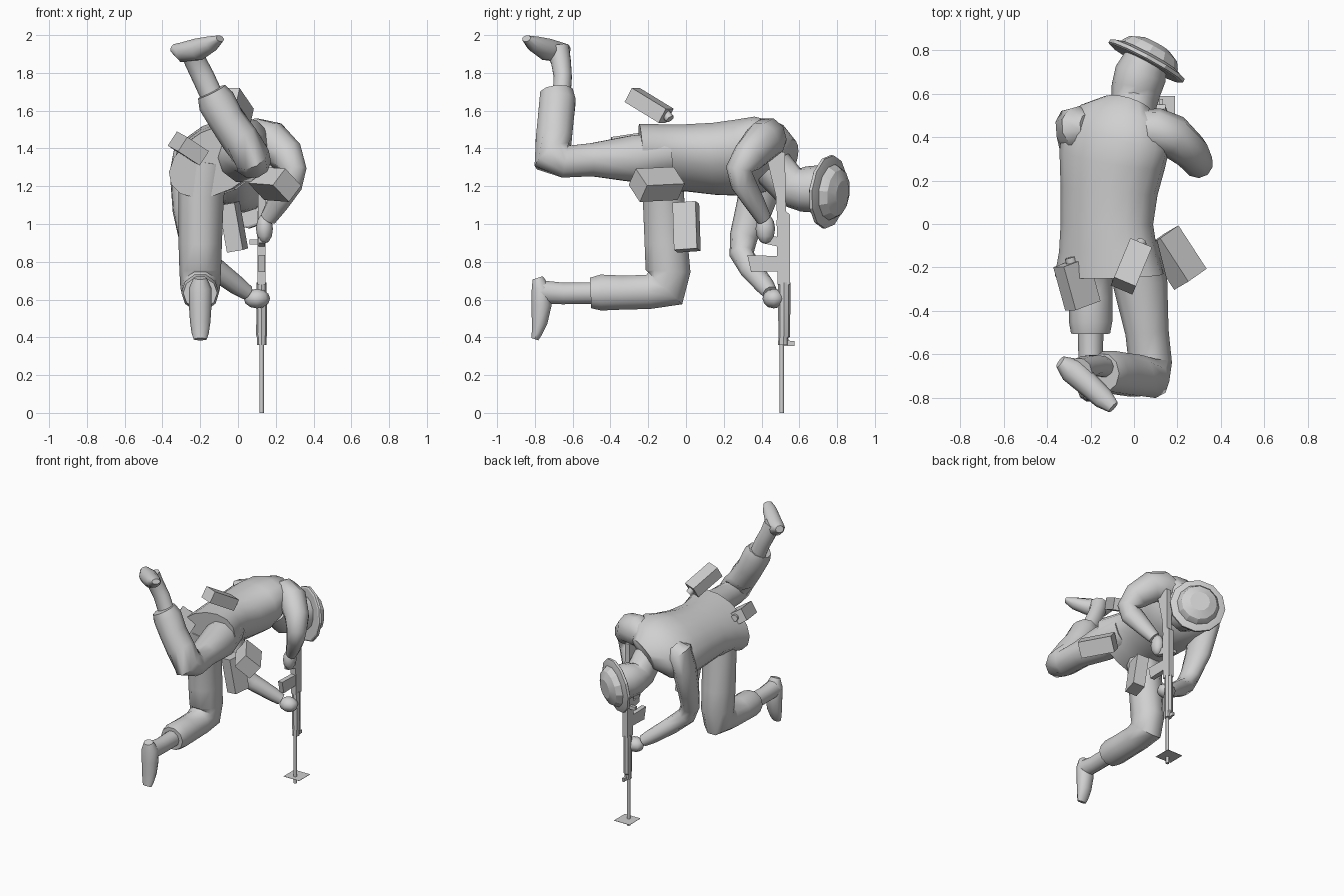
import bpy, bmesh, math
from mathutils import Vector, Matrix

grey = bpy.data.materials.new("plain_grey")
grey.diffuse_color = (0.63, 0.63, 0.63, 1)


def finish(name, bm, smooth=40):
    bmesh.ops.recalc_face_normals(bm, faces=bm.faces)
    me = bpy.data.meshes.new(name)
    bm.to_mesh(me)
    bm.free()
    ob = bpy.data.objects.new(name, me)
    bpy.context.collection.objects.link(ob)
    me.materials.append(grey)
    if smooth:
        bpy.ops.object.select_all(action='DESELECT')
        ob.select_set(True)
        bpy.context.view_layer.objects.active = ob
        bpy.ops.object.shade_smooth_by_angle(angle=math.radians(smooth))
    return ob


def tube(name, pts, hint=(1, 0, 0), sides=10, smooth=50):
    """Loft ellipses along a path; each point is x, y, z, radius along hint, other radius."""
    bm = bmesh.new()
    c = [Vector(p[:3]) for p in pts]
    rings = []
    for i, p in enumerate(pts):
        t = Vector()
        if i > 0:
            t += (c[i] - c[i - 1]).normalized()
        if i < len(c) - 1:
            t += (c[i + 1] - c[i]).normalized()
        t.normalize()
        u = Vector(hint)
        u = (u - t * u.dot(t)).normalized()
        v = t.cross(u)
        rings.append([bm.verts.new(c[i] + u * p[3] * math.cos(a) + v * p[4] * math.sin(a))
                      for a in (2 * math.pi * k / sides for k in range(sides))])
    for r, s in zip(rings, rings[1:]):
        for k in range(sides):
            bm.faces.new((r[k], r[(k + 1) % sides], s[(k + 1) % sides], s[k]))
    bm.faces.new(rings[0])
    bm.faces.new(rings[-1])
    return finish(name, bm, smooth)


def box(name, center, long, wide, thick):
    """Box from its centre, two edge vectors and a thickness."""
    l, w = Vector(long), Vector(wide)
    w -= l * (w.dot(l) / l.length_squared)
    n = l.cross(w).normalized() * thick
    m = Matrix((l, w, n)).transposed().to_4x4()
    m.translation = Vector(center)
    bm = bmesh.new()
    bmesh.ops.create_cube(bm, size=1, matrix=m)
    return finish(name, bm, 0)


def ball(name, center, radii):
    bm = bmesh.new()
    bmesh.ops.create_uvsphere(bm, u_segments=8, v_segments=6, radius=1,
                              matrix=Matrix.Translation(center) @ Matrix.Diagonal((*radii, 1)))
    return finish(name, bm, 60)


def slab(name, outline, x, width):
    """Extrude a (y, z) outline along x."""
    bm = bmesh.new()
    f = bm.faces.new([bm.verts.new((x - width / 2, y, z)) for y, z in outline])
    g = bmesh.ops.extrude_face_region(bm, geom=[f])['geom']
    bmesh.ops.translate(bm, vec=(width, 0, 0), verts=[e for e in g if isinstance(e, bmesh.types.BMVert)])
    return finish(name, bm, 0)


# Jacket, rolled so the right side is higher
tube("jacket", [(-.115, -.235, 1.335, .27, .17), (-.12, -.12, 1.345, .24, .165),
                (-.125, 0, 1.35, .225, .165), (-.115, .15, 1.345, .235, .18),
                (-.1, .3, 1.35, .26, .19), (-.08, .41, 1.375, .27, .17),
                (-.055, .49, 1.375, .22, .135), (-.03, .545, 1.35, .13, .09)],
     hint=(.88, 0, .47), sides=16)

# Head and helmet
tube("head", [(-.01, .46, 1.3, .1, .11), (0, .55, 1.2, .105, .11), (.01, .62, 1.185, .115, .12),
              (.03, .69, 1.185, .12, .125), (.06, .77, 1.18, .1, .11)], sides=12)
axis = Vector((.47, .87, -.1)).normalized()
base = Vector((.06, .755, 1.17))


def along(d, r):
    return (*(base + axis * d), r, r)


tube("helmet_brim", [along(-.018, .185), along(-.012, .195), along(.005, .195), along(.02, .15)],
     sides=12, smooth=25)
tube("helmet_crown", [along(.0, .155), along(.03, .145), along(.06, .125), along(.085, .07)],
     sides=12, smooth=25)

# Raised leg: thigh back, shin up
tube("raised_trouser", [(-.01, -.1, 1.37, .12, .12), (.03, -.28, 1.345, .125, .13),
                        (.06, -.5, 1.34, .1, .092), (.075, -.64, 1.33, .1, .09),
                        (.07, -.705, 1.36, .1, .115), (.01, -.7, 1.45, .1, .1),
                        (-.06, -.69, 1.55, .095, .1), (-.115, -.68, 1.65, .1, .1),
                        (-.14, -.685, 1.7, .08, .09)])
tube("raised_ankle", [(-.13, -.66, 1.66, .06, .05), (-.185, -.652, 1.78, .06, .05),
                      (-.225, -.662, 1.86, .058, .055), (-.25, -.68, 1.93, .06, .065)])
tube("raised_boot", [(-.34, -.635, 1.93, .03, .025), (-.29, -.67, 1.91, .06, .055),
                     (-.21, -.74, 1.925, .056, .06), (-.14, -.805, 1.955, .05, .042),
                     (-.095, -.845, 1.982, .03, .018)], hint=(1, 1, 0))

# Lower leg: thigh down, shin back
tube("lower_trouser", [(-.17, -.13, 1.33, .13, .12), (-.195, -.12, 1.15, .12, .115),
                       (-.2, -.105, .9, .115, .12), (-.2, -.095, .75, .11, .125),
                       (-.2, -.11, .66, .105, .13), (-.2, -.2, .64, .1, .095),
                       (-.2, -.34, .637, .1, .095), (-.2, -.45, .637, .1, .1),
                       (-.2, -.505, .635, .09, .085)])
tube("lower_ankle", [(-.2, -.48, .635, .06, .06), (-.2, -.65, .632, .055, .06),
                     (-.2, -.77, .64, .06, .065)])
tube("lower_boot", [(-.2, -.785, .715, .035, .03), (-.2, -.768, .66, .06, .052),
                    (-.2, -.765, .57, .06, .056), (-.2, -.775, .48, .054, .044),
                    (-.2, -.79, .42, .045, .029), (-.2, -.8, .39, .035, .02)])

# Bent firing arm
tube("right_sleeve", [(.02, .44, 1.43, .09, .09), (.1, .43, 1.45, .105, .115),
                      (.18, .405, 1.435, .1, .11),
                      (.26, .335, 1.36, .085, .095), (.295, .28, 1.29, .07, .07),
                      (.27, .3, 1.22, .06, .08), (.21, .365, 1.11, .05, .06),
                      (.16, .41, 1.03, .04, .045)], hint=(.5, .8, 0))
ball("right_hand", (.14, .42, .975), (.045, .052, .08))

# Supporting arm
tube("left_sleeve", [(-.21, .45, 1.42, .06, .06), (-.25, .445, 1.385, .1, .1),
                     (-.28, .42, 1.28, .08, .12),
                     (-.275, .36, 1.08, .07, .1), (-.25, .305, .93, .065, .075),
                     (-.21, .295, .84, .065, .065), (-.12, .345, .76, .06, .06),
                     (.0, .42, .67, .05, .05), (.05, .445, .635, .04, .04)], hint=(1, .3, 0))
ball("left_hand", (.1, .465, .605), (.07, .06, .052))

# Rifle held muzzle down
GX = .125
tube("barrel", [(GX, .507, 0, .012, .012), (GX, .507, .4, .012, .012)], sides=8)
tube("handguard", [(GX, .515, .36, .025, .027), (GX, .515, .4, .025, .027),
                   (GX, .52, .41, .029, .032), (GX, .52, .69, .026, .033)], sides=8, smooth=30)
slab("front_sight", [(.51, .355), (.575, .355), (.575, .38), (.51, .385)], GX, .015)
slab("receiver", [(.485, .68), (.55, .68), (.55, 1.05), (.525, 1.07), (.48, 1.02)], GX, .042)
slab("magazine", [(.325, .835), (.345, .745), (.49, .75), (.49, .83)], GX, .035)
slab("pistol_grip", [(.4, .95), (.4, .9), (.49, .88), (.49, .93)], GX, .035)
slab("stock", [(.485, 1.0), (.53, 1.0), (.525, 1.3), (.525, 1.38), (.42, 1.38), (.475, 1.15)], GX, .04)
box("bolt_handle", (.09, .515, .905), (.06, 0, 0), (0, .025, 0), .025)
box("muzzle_plate", (GX, .525, .05), (.13, 0, 0), (0, .13, 0), .002)

# Belt gear
box("hip_pouch", (.195, -.155, 1.21), (-.13, .2, .01), (.09, .05, -.09), .115)
box("belly_pouch", (-.025, .003, .985), (.045, .008, -.25), (.085, -.02, .01), .125)
box("rear_pouch", (-.012, -.195, 1.628), (.075, .18, -.11), (.1, -.042, 0), .085)
tube("rear_pouch_cap", [(.01, -.12, 1.6, .025, .025), (.035, -.085, 1.555, .025, .025)], sides=8)
box("canteen", (-.263, -.277, 1.4), (.055, -.2, -.03), (.115, .04, -.075), .09)
tube("canteen_cap", [(-.28, -.21, 1.42, .025, .025), (-.295, -.155, 1.425, .025, .025)], sides=8)
